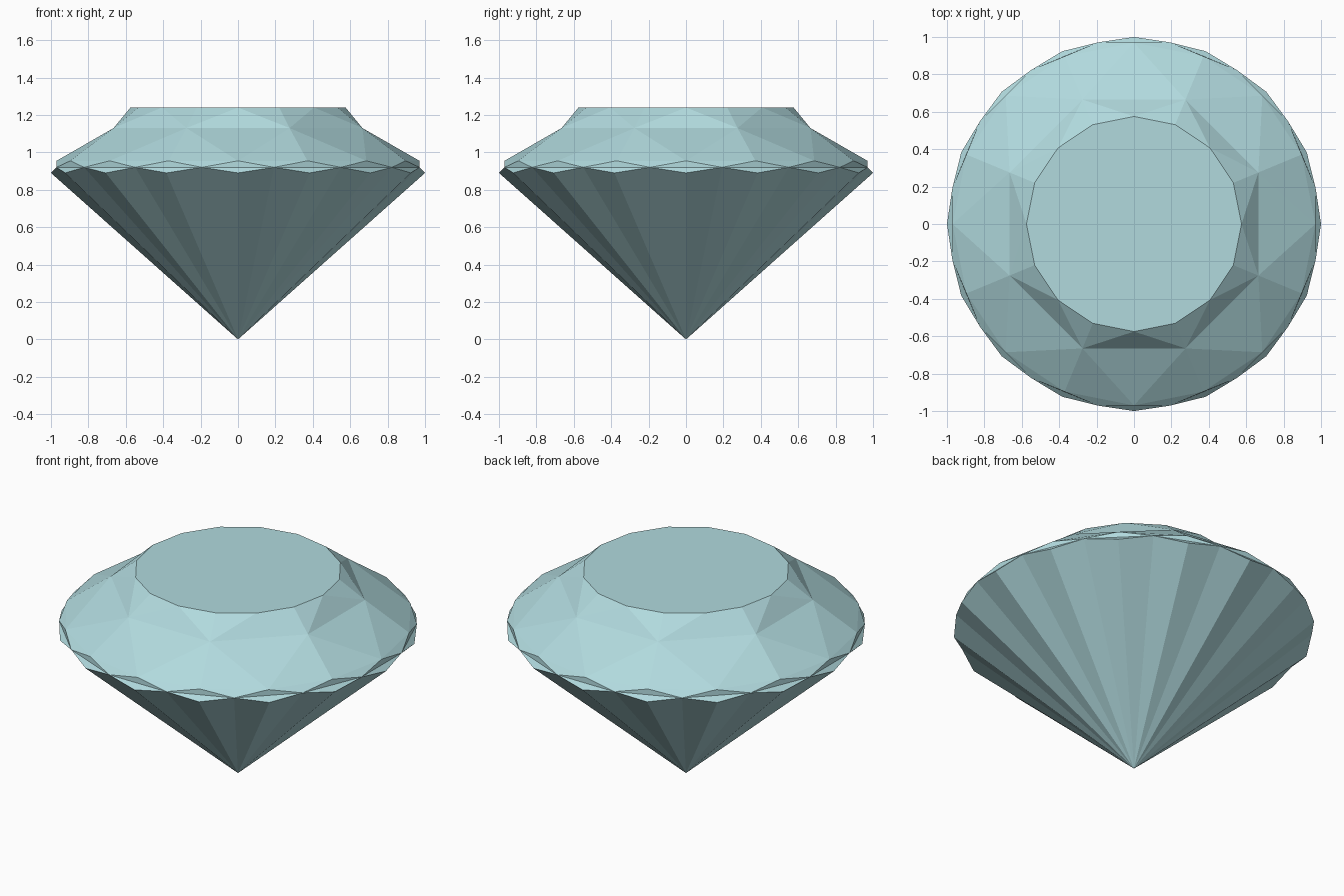
import bpy, bmesh
from math import cos, sin, pi

cube = bpy.data.objects.get("Cube")
if cube:
    bpy.data.objects.remove(cube, do_unlink=True)

COLOUR = (0.44, 0.70, 0.73, 1)
glass = bpy.data.materials.new("pale_aqua")
glass.use_nodes = True
glass.diffuse_color = COLOUR
glass.node_tree.nodes["Principled BSDF"].inputs["Base Color"].default_value = COLOUR

SIDES = 16
STEP = 2 * pi / SIDES


def ring(radius, z, shift=0.0, step=1):
    """Points around the axis, keyed by their sixteenth of a turn."""
    return {i: (radius * cos((i + shift) * STEP), radius * sin((i + shift) * STEP), z)
            for i in range(0, SIDES, step)}


def odd(radius, z):
    return {i: p for i, p in ring(radius, z).items() if i % 2}


# Rings of facet corners, from the bottom up
tip = (0, 0, 0)
low = ring(1.0, 0.89)
notch = ring(0.99, 0.92, shift=0.5)
rim = ring(0.97, 0.955)
middle = odd(0.72, 1.13)
top = ring(0.575, 1.24)


def add_part(name, facets):
    bm = bmesh.new()
    for facet in facets:
        bm.faces.new([bm.verts.new(p) for p in facet])
    bmesh.ops.remove_doubles(bm, verts=bm.verts, dist=0.0001)
    mesh = bpy.data.meshes.new(name)
    bm.to_mesh(mesh)
    bm.free()
    mesh.materials.append(glass)
    bpy.context.collection.objects.link(bpy.data.objects.new(name, mesh))


pavilion, girdle, crown = [], [], []
for i in range(SIDES):
    n, p = (i + 1) % SIDES, (i - 1) % SIDES
    # Lower cone facet
    pavilion += [(tip, low[n], notch[i]), (tip, notch[i], low[i])]
    # Scalloped edge: outward lip and upright triangle, then the gap between rims
    girdle += [(low[i], notch[i], notch[p]), (notch[p], notch[i], rim[i])]
    girdle.append((notch[i], rim[n], rim[i]))
    if i % 2 == 0:
        # Upper main facet, star facet and their neighbours
        crown += [(rim[i], middle[n], middle[p]), (middle[p], middle[n], top[i])]
        crown += [(middle[n], top[n], top[i]), (middle[p], top[i], top[p])]
        crown += [(rim[i], rim[n], middle[n]), (rim[p], rim[i], middle[p])]

add_part("pavilion", pavilion)
add_part("girdle", girdle)
add_part("crown", crown)
add_part("table", [list(top.values())])
